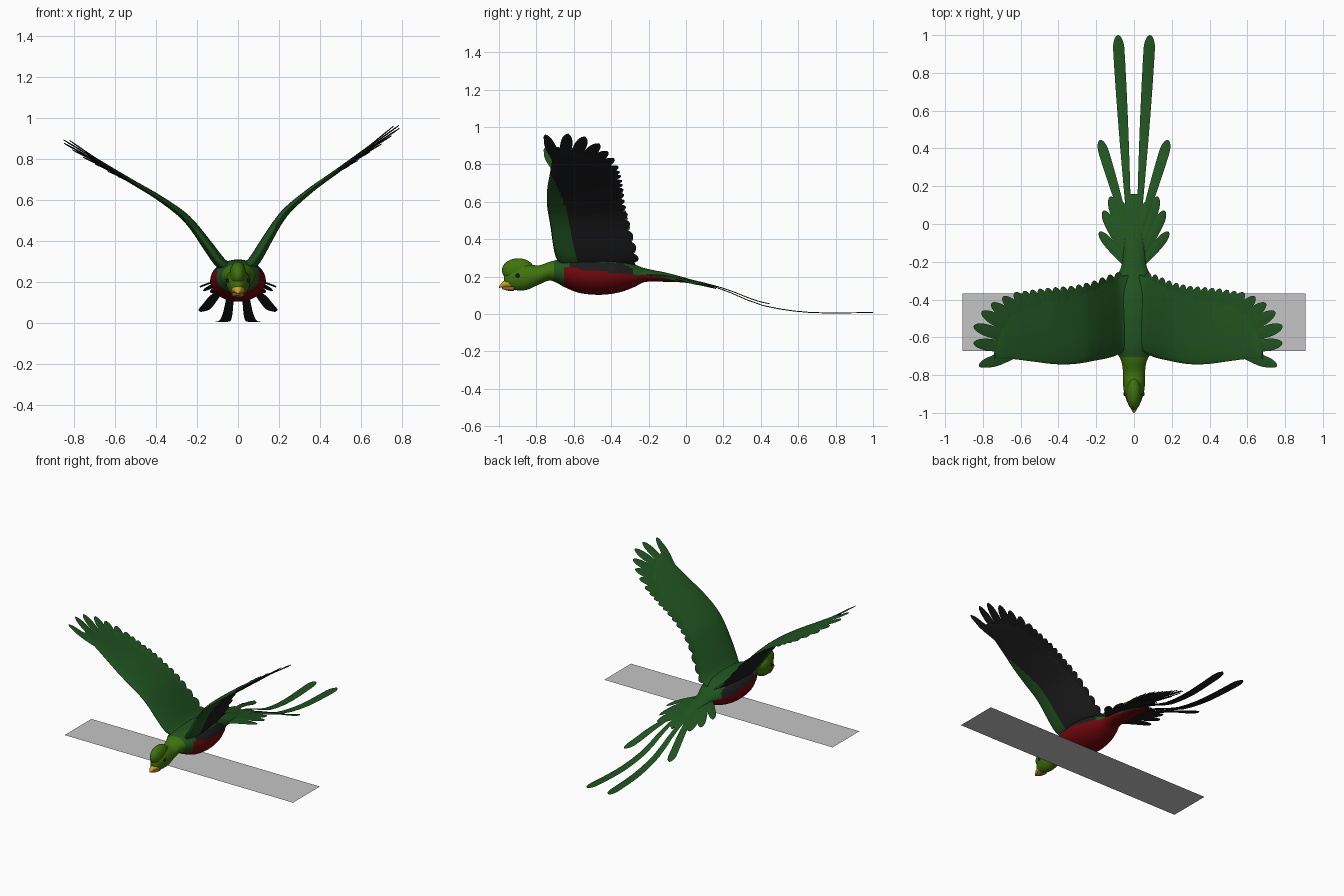
import bpy, bmesh, math
from mathutils import Matrix, Vector

if "Cube" in bpy.data.objects:
    bpy.data.objects.remove(bpy.data.objects["Cube"])


def material(name, rgb):
    m = bpy.data.materials.new(name)
    m.diffuse_color = (*rgb, 1)
    m.use_nodes = True
    m.node_tree.nodes["Principled BSDF"].inputs["Base Color"].default_value = m.diffuse_color
    return m


MATS = [material("plumage green", (0.015, 0.088, 0.015)),
        material("head green", (0.05, 0.17, 0.004)),
        material("belly red", (0.16, 0.002, 0.004)),
        material("feather black", (0.012, 0.012, 0.012)),
        material("beak yellow", (0.65, 0.36, 0.02)),
        material("lower beak ochre", (0.36, 0.2, 0.02)),
        material("plate grey", (0.56, 0.56, 0.56))]
GREEN, HEAD, RED, BLACK, YELLOW, OCHRE, GREY = range(7)


def curve(pts, t):
    """Smooth interpolation of a table whose first column is the parameter."""
    t = min(max(t, pts[0][0]), pts[-1][0])
    i = 0
    while i < len(pts) - 2 and t > pts[i + 1][0]:
        i += 1

    def slope(k, c):
        a, b = pts[max(k - 1, 0)], pts[min(k + 1, len(pts) - 1)]
        return (b[c] - a[c]) / (b[0] - a[0])
    p, q = pts[i], pts[i + 1]
    d = q[0] - p[0]
    s = (t - p[0]) / d
    return [(2*s**3 - 3*s*s + 1) * p[c] + (s**3 - 2*s*s + s) * d * slope(i, c)
            + (3*s*s - 2*s**3) * q[c] + (s**3 - s*s) * d * slope(i + 1, c)
            for c in range(1, len(p))]


def loft(bm, rings, rule):
    """Skin closed rings; rule(centre, ring_position) gives the colour."""
    vs = [[bm.verts.new(p) for p in r] for r in rings]
    n = len(vs[0])
    for a, b in zip(vs, vs[1:]):
        for j in range(n):
            f = bm.faces.new((a[j], a[(j+1) % n], b[(j+1) % n], b[j]))
            f.material_index = rule(f.calc_center_median(), j)
    for r in (vs[0], vs[-1]):
        f = bm.faces.new(r)
        f.material_index = rule(f.calc_center_median(), 0)


def finish(name, bm, matrix=None, angle=50):
    if matrix:
        bm.transform(matrix)
    bmesh.ops.recalc_face_normals(bm, faces=bm.faces)
    me = bpy.data.meshes.new(name)
    bm.to_mesh(me)
    bm.free()
    for m in MATS:
        me.materials.append(m)
    ob = bpy.data.objects.new(name, me)
    bpy.context.collection.objects.link(ob)
    bpy.ops.object.select_all(action='DESELECT')
    ob.select_set(True)
    bpy.context.view_layer.objects.active = ob
    bpy.ops.object.shade_smooth_by_angle(angle=math.radians(angle))
    return ob


def ellipse(y, z, w, h, n=48):
    return [(w * math.cos(2*math.pi*k/n), y, z + h * math.sin(2*math.pi*k/n)) for k in range(n)]


def ball(name, loc, size, mat):
    bm = bmesh.new()
    bmesh.ops.create_uvsphere(bm, u_segments=32, v_segments=20, radius=1)
    for f in bm.faces:
        f.material_index = mat
    return finish(name, bm, Matrix.Translation(loc) @ Matrix.Diagonal((*size, 1)), 80)


def feather(bm, base, tip, width, surf, lift=0.0, thick=0.0025, root=0.4):
    """Thin petal-shaped vane laid on surf(x, y): green above, black below."""
    b, t = Vector(base), Vector(tip)
    d = t - b
    side = Vector((d.y, -d.x)).normalized()
    end = min(0.5, 1.3 * width / d.length)
    stops = [k / 12 * (1 - end) for k in range(12)]
    stops += [1 - end + end * math.sin(k / 8 * math.pi / 2) for k in range(9)]
    rings = []
    for s in stops:
        w = width / 2 * (root + (1 - root) * math.sin(math.pi / 2 * min(1, s / (1 - end))))
        if s > 1 - end:
            w *= math.sqrt(max(0.002, 1 - ((s - 1 + end) / end) ** 2))
        ring = []
        for a, h in ((1, 0), (.5, .8), (0, 1), (-.5, .8), (-1, 0), (-.5, -.8), (0, -1), (.5, -.8)):
            p = b + d * s + side * (a * w)
            ring.append((p.x, p.y, surf(p.x, p.y) + lift * s + h * thick))
        rings.append(ring)
    loft(bm, rings, lambda c, j: GREEN if j < 4 else BLACK)


# Body with head, neck and rump: y, centre z, half width, half height
BODY = [(-.972, .188, .012, .02), (-.95, .186, .032, .045), (-.90, .195, .05, .068),
        (-.85, .199, .058, .069), (-.79, .208, .058, .052), (-.73, .229, .066, .05),
        (-.69, .228, .085, .062), (-.65, .222, .106, .078), (-.57, .21, .13, .097),
        (-.46, .205, .135, .102), (-.36, .205, .12, .09), (-.28, .205, .092, .062),
        (-.22, .208, .066, .037), (-.1, .196, .055, .024), (0, .18, .045, .013),
        (.1, .155, .03, .007), (.16, .137, .008, .003)]


def body_rule(c, j):
    if c.y < -.705:
        return HEAD
    line = .25 - .11 * (c.y + .65) if c.y < -.3 else curve([(-.3, .211), (-.1, .195), (.2, .13)], c.y)[0]
    if c.y < -.655:
        return GREEN
    if c.z < line:
        return RED
    if -.62 < c.y < -.28 and c.z < .275 and abs(c.x) > .075:
        return BLACK
    return GREEN


bm = bmesh.new()
N = 110
loft(bm, [ellipse(y, *curve(BODY, y)) for y in (-.972 + 1.132 * k / N for k in range(N + 1))], body_rule)
finish("body", bm, angle=80)

# Crest, eyes and beak
ball("crest", (0, -.897, .234), (.041, .087, .064), HEAD)
for sx, side in ((1, "right"), (-1, "left")):
    ball(side + "_eye", (sx * .049, -.90, .205), (.007, .011, .011), BLACK)
for name, mat, rows in (
        ("upper_beak", YELLOW, [(-.925, .163, .034, .027), (-.955, .164, .027, .023),
                                (-.98, .158, .016, .016), (-1, .144, .003, .004)]),
        ("lower_beak", OCHRE, [(-.92, .14, .03, .018), (-.955, .138, .02, .013), (-.985, .139, .006, .005)])):
    bm = bmesh.new()
    loft(bm, [ellipse(*r, n=24) for r in rows], lambda c, j: mat)
    finish(name, bm)

# Tail feathers lie on one drooping surface: base, tip, width, root, lift at tip
DROOP = [(-.25, .215), (-.1, .205), (0, .187), (.1, .162), (.2, .13), (.39, .052),
         (.55, .02), (.7, .007), (1, .008)]
TAIL = [((.02, -.1), (.085, 1.0), .06, .25, 0), ((.02, -.08), (.18, .445), .055, .3, .018),
        ((.02, -.2), (.125, .145), .055, .4, .004), ((.02, -.22), (.162, .07), .055, .4, .005),
        ((.02, -.24), (.183, -.042), .052, .4, .006), ((.0, -.2), (.015, .16), .06, .6, .003),
        ((.01, -.2), (.07, .12), .06, .6, .002)]


def tail_z(x, y):
    return curve(DROOP, y)[0] - .8 * x * x * min(1, max(0, (.25 - y) / .2))


bm = bmesh.new()
for base, tip, w, root, lift in TAIL:
    for sx in (1, -1):
        feather(bm, (sx * base[0], base[1]), (sx * tip[0], tip[1]), w, tail_z, lift=lift, root=root)
finish("tail_feathers", bm)

# Wing: height over span, then leading edge, trailing edge and half thickness
RISE = [(.03, .262), (.08, .295), (.145, .39), (.2, .472), (.255, .537), (.37, .628),
        (.49, .708), (.65, .815), (.85, .95)]
PLAN = [(.03, -.66, -.27, .03), (.1, -.70, -.29, .032), (.2, -.724, -.345, .024), (.3, -.741, -.375, .018),
        (.4, -.742, -.39, .014), (.5, -.730, -.41, .011), (.6, -.717, -.455, .008),
        (.66, -.712, -.53, .006), (.71, -.715, -.66, .003)]
PRIMARIES = [((.56, -.66), (.765, -.748)), ((.57, -.66), (.818, -.63)), ((.58, -.62), (.818, -.54)),
             ((.56, -.59), (.778, -.465)), ((.54, -.56), (.727, -.42)), ((.51, -.54), (.668, -.385)),
             ((.48, -.53), (.607, -.363))]
REAR = [(.08, -.255), (.14, -.275), (.2, -.30), (.3, -.325), (.4, -.335), (.48, -.343), (.56, -.355)]


def wing_z(x, y):
    tilt = .15 * min(1, max(0, (x - .4) / .4))
    return curve(RISE, x)[0] - tilt * (y + .65)


def wing_rule(n):
    def rule(c, j):
        if j < n:
            return GREEN
        strip = .12 * (1 - (c.x / .52) ** 3)
        return GREEN if c.y - curve(PLAN, c.x)[0] < strip else BLACK
    return rule


def wing_panel(bm, n=28, m=56):
    rings = []
    for k in range(m + 1):
        x = .03 + .68 * k / m
        le, te, th = curve(PLAN, x)
        g = (curve(RISE, x + .005)[0] - curve(RISE, x - .005)[0]) / .01
        nx, nz = -g / math.hypot(g, 1), 1 / math.hypot(g, 1)
        ring = []
        for i in range(2 * n):
            c = (i / n if i <= n else 2 - i / n) ** 1.4
            o = (th * 2.2 * math.sqrt(c) * (1 - c) + .001) * (1 if i <= n else -1)
            y = le + (te - le) * c
            ring.append((x + nx * o, y, wing_z(x, y) + nz * o))
        rings.append(ring)
    loft(bm, rings, wing_rule(n))


# The pair of wings is mirrored, then rolled a little to one side
pivot = Matrix.Translation((0, 0, .2))
roll = pivot @ Matrix.Rotation(-.044, 4, 'Y') @ pivot.inverted()
for sx, side in ((1, "right"), (-1, "left")):
    place = roll @ Matrix.Diagonal((sx, 1, 1, 1))
    bm = bmesh.new()
    wing_panel(bm)
    finish(side + "_wing", bm, place, 60)
    bm = bmesh.new()
    for i, (base, tip) in enumerate(PRIMARIES):
        feather(bm, base, tip, .064, wing_z, lift=.002 * (i % 2), root=.8)
    feather(bm, (.64, -.69), (.79, -.752), .05, wing_z, root=.8)
    for i in range(13):
        x = .08 + .04 * i
        y = curve(REAR, x)[0]
        feather(bm, (max(.06, x * .86), y - .17), (x, y), .054, wing_z, lift=.002 * (i % 2), root=.7)
    finish(side + "_wing_feathers", bm, place)

# Flat plate under the bird
bm = bmesh.new()
f = bm.faces.new([bm.verts.new(p) for p in ((-.908, -.672, .042), (.908, -.672, .042),
                                            (.908, -.368, .042), (-.908, -.368, .042))])
f.material_index = GREY
finish("flat_plate", bm)
